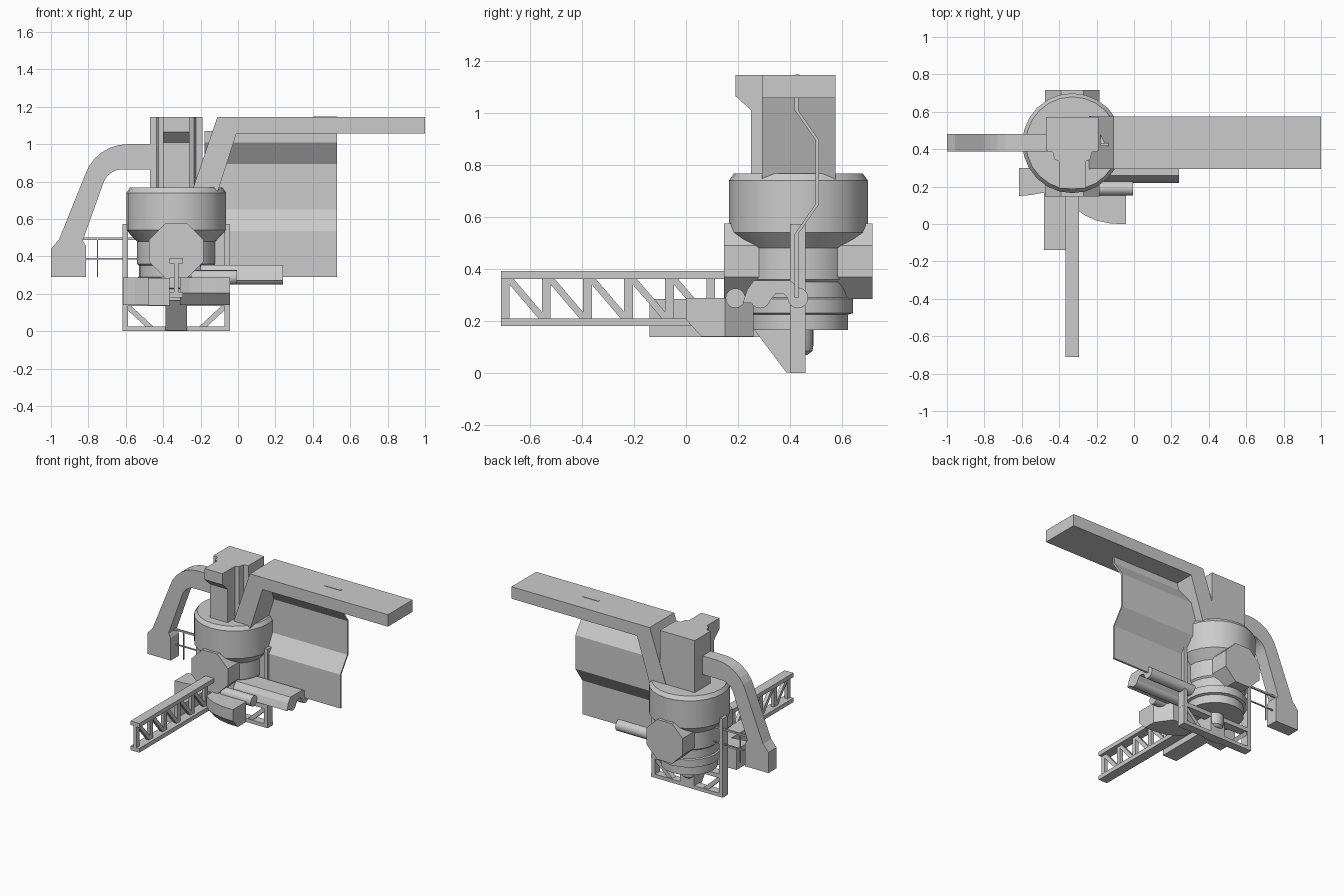
import bpy, bmesh, math
from mathutils import Vector

if "Cube" in bpy.data.objects:
    bpy.data.objects.remove(bpy.data.objects["Cube"])

CX, CY = -0.33, 0.432   # axis of the central body


def finish(name, bm, smooth=False):
    bmesh.ops.recalc_face_normals(bm, faces=bm.faces)
    me = bpy.data.meshes.new(name)
    bm.to_mesh(me)
    bm.free()
    ob = bpy.data.objects.new(name, me)
    bpy.context.collection.objects.link(ob)
    if smooth:
        bpy.ops.object.select_all(action='DESELECT')
        bpy.context.view_layer.objects.active = ob
        ob.select_set(True)
        bpy.ops.object.shade_smooth_by_angle(angle=math.radians(30))
    return ob


def prism(name, pts, axis, lo, hi, smooth=False):
    """Extrude a 2D outline along an axis; outline uses the other two axes in order."""
    bm = bmesh.new()
    vs = []
    for a, b in pts:
        c = [a, b]
        c.insert('xyz'.index(axis), lo)
        vs.append(bm.verts.new(c))
    f = bm.faces.new(vs)
    r = bmesh.ops.extrude_face_region(bm, geom=[f])
    d = [0, 0, 0]
    d['xyz'.index(axis)] = hi - lo
    bmesh.ops.translate(bm, vec=d, verts=[g for g in r['geom'] if isinstance(g, bmesh.types.BMVert)])
    return finish(name, bm, smooth)


def box(name, x0, x1, y0, y1, z0, z1):
    return prism(name, [(x0, y0), (x1, y0), (x1, y1), (x0, y1)], 'z', z0, z1)


def ngon(c, d, r, n, off=0.0):
    return [(c + r * math.cos(off + 2 * math.pi * i / n), d + r * math.sin(off + 2 * math.pi * i / n))
            for i in range(n)]


def strip(a, b, w):
    """Outline of a straight bar of width w from a to b."""
    a, b = Vector(a), Vector(b)
    d = (b - a).normalized() * (w / 2)
    n = Vector((-d.y, d.x))
    return [tuple(p) for p in (a + n, b + n, b - n, a - n)]


def lathe(name, prof, n=24):
    bm = bmesh.new()
    rings = [[bm.verts.new((x, y, z)) for x, y in ngon(CX, CY, r, n)] for r, z in prof]
    for p, q in zip(rings, rings[1:]):
        for i in range(n):
            j = (i + 1) % n
            bm.faces.new((p[i], p[j], q[j], q[i]))
    bm.faces.new(rings[0])
    bm.faces.new(rings[-1])
    return finish(name, bm, True)


# central drum, neck, lower flange and bottom nozzle
lathe("drum", [(0.19, 0.165), (0.19, 0.225), (0.21, 0.23), (0.21, 0.285), (0.2, 0.29), (0.2, 0.35),
               (0.21, 0.36), (0.21, 0.48), (0.267, 0.54), (0.267, 0.74), (0.248, 0.767)])
lathe("bottom_nozzle", [(0.035, 0.07), (0.054, 0.085), (0.058, 0.11), (0.058, 0.17)])

# octagonal side pods, front and back
for name, y0, y1 in (("front_pod", 0.147, 0.40), ("back_pod", 0.46, 0.717)):
    prism(name, ngon(CX, 0.43, 0.145 / math.cos(math.pi / 8), 8, math.pi / 8), 'y', y0, y1)

# tower with stepped front and overhanging nose
half = [(0.14, 0.572), (0.14, 0.39), (0.105, 0.385), (0.095, 0.345), (0.072, 0.335), (0.072, 0.25)]
prism("tower", [(CX - a, b) for a, b in half] + [(CX + a, b) for a, b in half[::-1]], 'z', 0.72, 1.145)
prism("tower_nose", [(0.19, 1.145), (0.4, 1.145), (0.4, 1.01), (0.25, 1.01), (0.19, 1.065)],
      'x', CX - 0.072, CX + 0.072)

# right boom with its slanted support
prism("boom", [(-0.11, 1.145), (1, 1.145), (1, 1.058), (-0.008, 1.058), (-0.11, 0.74), (-0.24, 0.767)],
      'y', 0.293, 0.575)
box("boom_ridge", 0.40, 0.53, 0.42, 0.436, 1.14, 1.148)

# folded hanging sheet
path = [(0.425, 1.07), (0.425, 1.01), (0.505, 0.895), (0.505, 0.65), (0.425, 0.535), (0.425, 0.29)]
prism("folded_sheet", [(y - 0.007, z) for y, z in path] + [(y + 0.007, z) for y, z in path[::-1]],
      'x', -0.18, 0.53)

# left arm: bent duct with wider foot
outer = [(-0.59 - 0.24 * math.sin(t), 0.76 + 0.24 * math.cos(t))
         for t in [math.radians(a) for a in range(0, 73, 12)]]
inner = [(-0.62 - 0.105 * math.sin(t), 0.76 + 0.105 * math.cos(t))
         for t in [math.radians(a) for a in range(72, -1, -12)]]
prism("left_arm", [(-0.42, 1.0)] + outer +
      [(-0.957, 0.49), (-1, 0.44), (-1, 0.29), (-0.813, 0.29), (-0.813, 0.455), (-0.83, 0.485)] +
      inner + [(-0.42, 0.865)], 'y', 0.388, 0.482)

# thin rods between left arm and body
box("upper_rod", -0.83, -0.52, 0.443, 0.455, 0.488, 0.5)
box("lower_rod", -0.83, -0.52, 0.445, 0.453, 0.382, 0.39)
box("vertical_rod", -0.755, -0.749, 0.445, 0.453, 0.29, 0.5)

# supporting frame: posts, beams and braces
box("frame_bottom_beam", -0.615, -0.042, 0.40, 0.46, 0.0, 0.026)
box("frame_top_beam", -0.615, -0.042, 0.40, 0.46, 0.135, 0.165)
for s, side in ((-1, "left"), (1, "right")):
    x0, x1 = sorted((CX + s * 0.287, CX + s * 0.257))
    box(side + "_post", x0, x1, 0.40, 0.46, 0.0, 0.573)
    prism(side + "_brace", strip((CX + s * 0.27, 0.142), (CX + s * 0.13, 0.012), 0.028), 'y', 0.41, 0.45)
prism("wedge_leg", [(0.23, 0.21), (0.385, 0.003), (0.46, 0.003), (0.46, 0.2)], 'x', CX - 0.058, CX + 0.058)

# front boxes around the base
box("left_front_box", -0.48, -0.365, -0.14, 0.30, 0.138, 0.285)
prism("left_side_box", [(-0.615, 0.15), (-0.55, 0.155), (-0.48, 0.168), (-0.40, 0.25), (-0.48, 0.30),
                        (-0.615, 0.30)], 'z', 0.14, 0.288)
bm = bmesh.new()
plan = [(-0.31, 0.08), (-0.26, 0.045), (-0.2, 0.018), (-0.12, 0.002), (-0.042, 0.0),
        (-0.042, 0.15), (-0.12, 0.26), (-0.31, 0.26)]
levels = [[bm.verts.new((x, max(y, lim), z)) for x, y in plan]
          for z, lim in ((0.288, -1), (0.205, -1))]
levels.append([bm.verts.new((x, y + 0.06 if y < 0.1 else y, 0.14)) for x, y in plan])
for p, q in zip(levels, levels[1:]):
    for i in range(len(plan)):
        j = (i + 1) % len(plan)
        bm.faces.new((p[i], p[j], q[j], q[i]))
bm.faces.new(levels[0])
bm.faces.new(levels[-1])
finish("right_front_box", bm)

# side pipes and their cover
prism("short_pipe", ngon(0.19, 0.288, 0.038, 16), 'x', -0.25, -0.005, True)
for i, y in enumerate((0.285, 0.43)):
    prism("long_pipe_%d" % (i + 1), ngon(y, 0.289, 0.04, 16), 'x', -0.2, 0.24, True)
prism("pipe_cover", [(0.218, 0.27), (0.25, 0.27), (0.32, 0.275), (0.345, 0.305), (0.375, 0.305), (0.40, 0.28),
                     (0.45, 0.29), (0.44, 0.325), (0.40, 0.355), (0.26, 0.355), (0.235, 0.32)],
      'x', -0.2, 0.24)

# front truss: chords, posts and diagonals
box("truss_top_chord", -0.365, -0.295, -0.712, 0.25, 0.362, 0.392)
box("truss_bottom_chord", -0.365, -0.295, -0.712, 0.25, 0.18, 0.21)
for i in range(6):
    y = -0.695 + 0.158 * i
    box("truss_post_%d" % (i + 1), -0.342, -0.318, y - 0.017, y + 0.017, 0.2, 0.37)
    if i < 5:
        prism("truss_diagonal_%d" % (i + 1), strip((y + 0.01, 0.368), (y + 0.15, 0.204), 0.026),
              'x', -0.342, -0.318)
